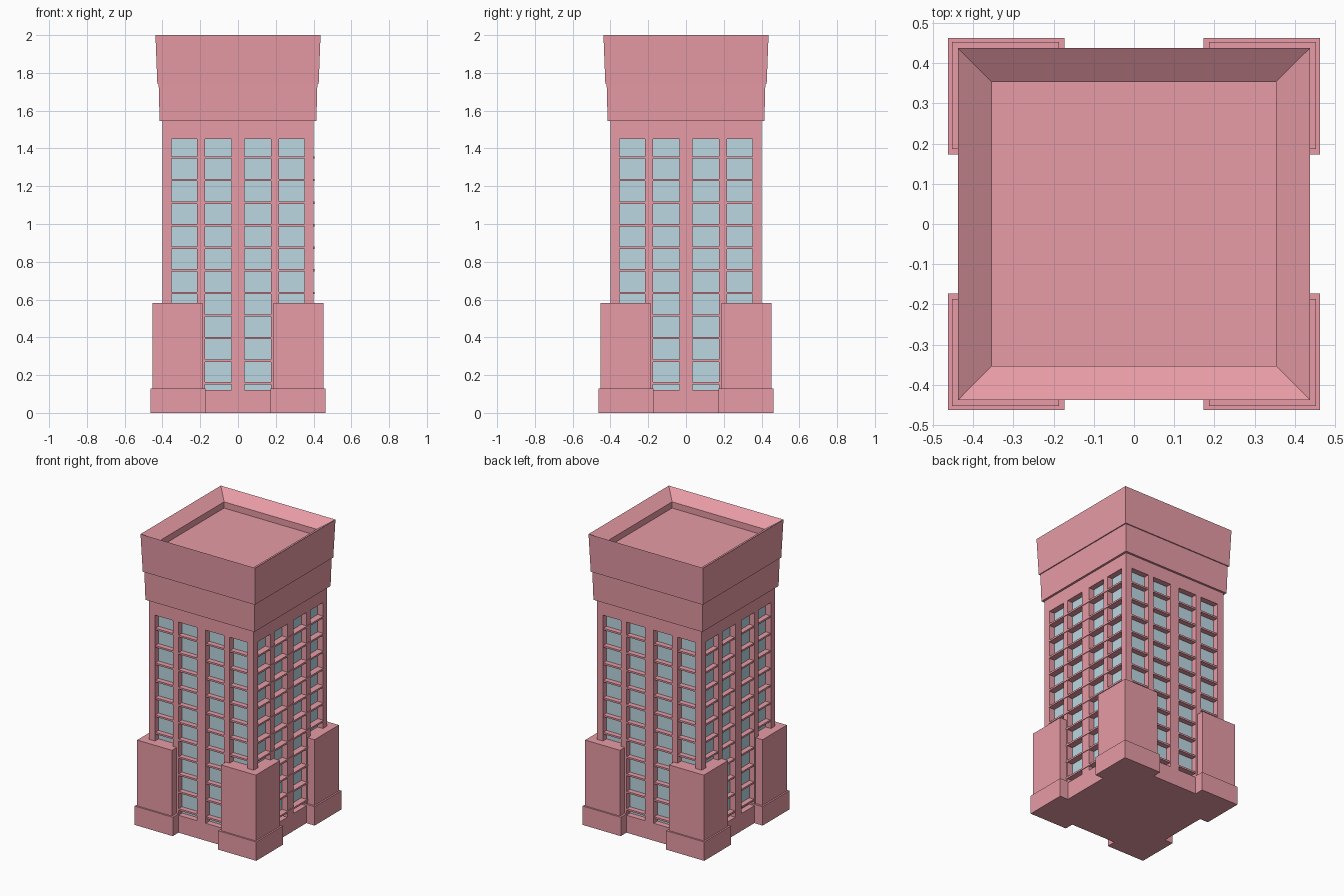
import bpy, bmesh
from math import pi
from mathutils import Matrix

if "Cube" in bpy.data.objects:
    bpy.data.objects.remove(bpy.data.objects["Cube"])


def material(name, color):
    m = bpy.data.materials.new(name)
    m.diffuse_color = color
    m.use_nodes = True
    m.node_tree.nodes["Principled BSDF"].inputs["Base Color"].default_value = m.diffuse_color
    return m


PINK = material("pink_stone", (0.80, 0.33, 0.38, 1))
GLASS = material("window_glass", (0.50, 0.68, 0.76, 1))


def finish(name, bm, mat):
    me = bpy.data.meshes.new(name)
    bm.to_mesh(me)
    bm.free()
    me.materials.append(mat)
    ob = bpy.data.objects.new(name, me)
    bpy.context.collection.objects.link(ob)
    return ob


def add_box(bm, x0, x1, y0, y1, z0, z1, turn=0):
    verts = bmesh.ops.create_cube(bm, size=1)["verts"]
    m = (Matrix.Rotation(turn * pi / 2, 4, 'Z')
         @ Matrix.Translation(((x0 + x1) / 2, (y0 + y1) / 2, (z0 + z1) / 2))
         @ Matrix.Diagonal((x1 - x0, y1 - y0, z1 - z0, 1)))
    bmesh.ops.transform(bm, matrix=m, verts=verts)


def square_loft(name, profile, mat):
    """Stack square rings of (half width, z), capped at both ends."""
    bm = bmesh.new()
    rings = [[bm.verts.new((sx * h, sy * h, z))
              for sx, sy in ((-1, -1), (1, -1), (1, 1), (-1, 1))]
             for h, z in profile]
    for a, b in zip(rings, rings[1:]):
        for i in range(4):
            j = (i + 1) % 4
            bm.faces.new((a[i], a[j], b[j], b[i]))
    bm.faces.new(rings[0][::-1])
    bm.faces.new(rings[-1])
    return finish(name, bm, mat)


# Solid base course, glass shaft and wall head
square_loft("base_course", [(0.40, 0), (0.40, 0.12)], PINK)
square_loft("glass_shaft", [(0.36, 0.12), (0.36, 1.45)], GLASS)
square_loft("wall_head", [(0.40, 1.45), (0.40, 1.545)], PINK)

# Crown: two flaring bands, the upper one with a sloped parapet and sunken roof
square_loft("lower_crown", [(0.415, 1.545), (0.42, 1.74)], PINK)
square_loft("upper_crown", [(0.427, 1.74), (0.437, 2.0), (0.353, 1.943),
                            (0.353, 1.90)], PINK)

# Wall piers: corners plus three between the window columns on each side
piers = bmesh.new()
for t in range(4):
    add_box(piers, 0.353, 0.40, -0.40, -0.353, 0.12, 1.45, t)
    for a, b in ((-0.217, -0.175), (-0.034, 0.034), (0.175, 0.217)):
        add_box(piers, a, b, -0.40, -0.36, 0.12, 1.45, t)
finish("wall_piers", piers, PINK)

# Horizontal window bars, one per storey; the right side stands slightly proud
bars = bmesh.new()
for t in range(4):
    front = -0.404 if t == 1 else -0.395
    for i in range(11):
        z = 0.157 + i * 0.1195
        add_box(bars, -0.355, 0.355, front, -0.36, z - 0.006, z + 0.006, t)
finish("window_bars", bars, PINK)

# Corner buttresses on wider plinths
plinths, buttresses = bmesh.new(), bmesh.new()
for t in range(4):
    add_box(plinths, 0.173, 0.463, -0.463, -0.173, 0, 0.13, t)
    add_box(buttresses, 0.187, 0.452, -0.452, -0.187, 0.13, 0.583, t)
finish("corner_plinths", plinths, PINK)
finish("corner_buttresses", buttresses, PINK)
